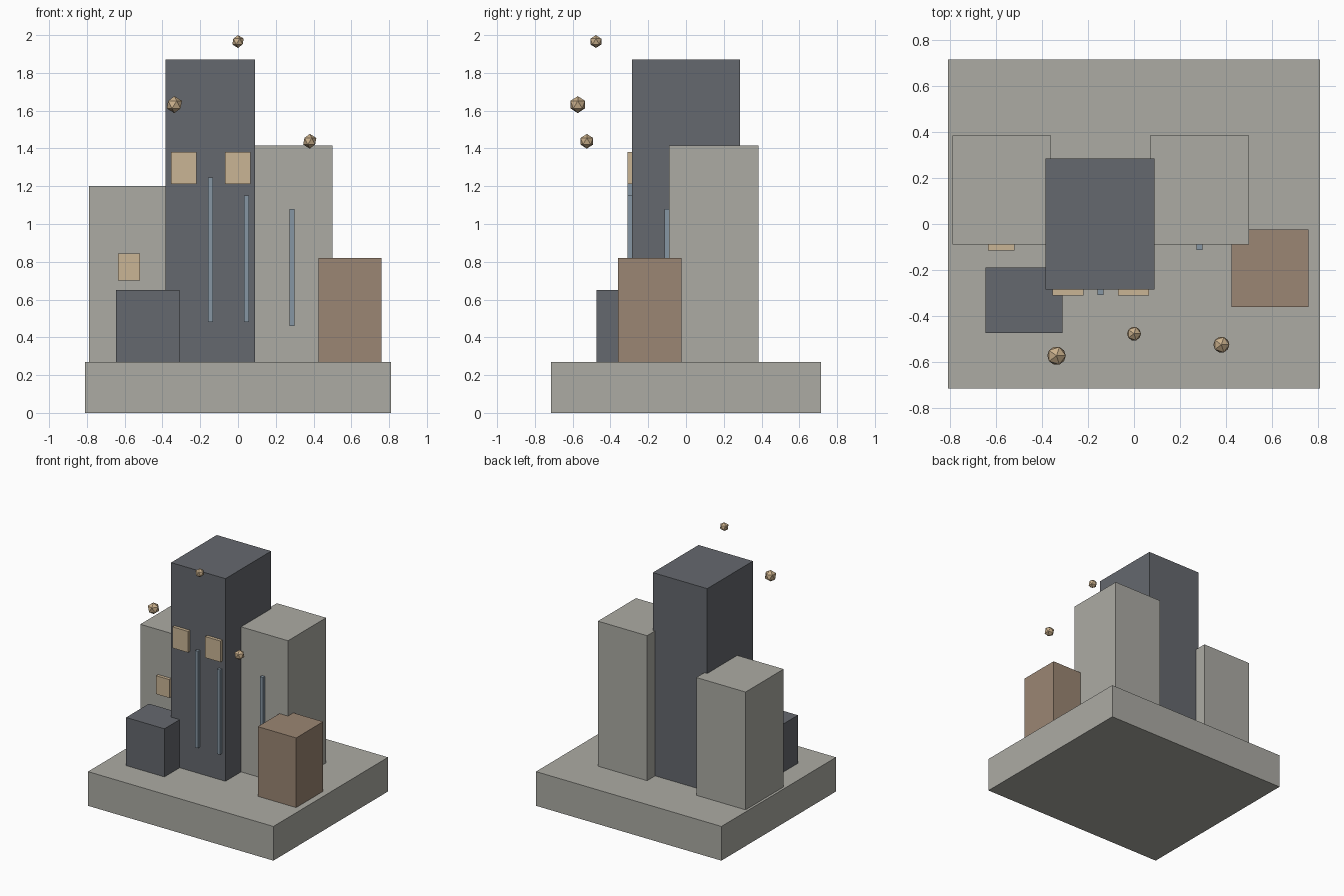
import bpy

cube = bpy.data.objects.get("Cube")
if cube:
    bpy.data.objects.remove(cube, do_unlink=True)


def material(name, rgb):
    """Flat material from an sRGB colour, stored as linear values."""
    linear = [((c / 255 + 0.055) / 1.055) ** 2.4 for c in rgb] + [1.0]
    mat = bpy.data.materials.new(name)
    mat.use_nodes = True
    mat.diffuse_color = linear
    shader = next(n for n in mat.node_tree.nodes if n.type == "BSDF_PRINCIPLED")
    shader.inputs["Base Color"].default_value = linear
    return mat


stone = material("pale stone", (172, 171, 164))
slate = material("dark slate", (101, 104, 110))
clay = material("brown clay", (155, 134, 115))
amber = material("warm window", (202, 181, 149))
steel = material("blue steel", (134, 150, 163))
bronze = material("lantern tan", (202, 176, 140))


def block(name, x, y, z, mat):
    """Box spanning the given (low, high) ranges."""
    spans = (x, y, z)
    bpy.ops.mesh.primitive_cube_add(size=1, location=[(a + b) / 2 for a, b in spans])
    obj = bpy.context.object
    obj.name = name
    obj.scale = [b - a for a, b in spans]
    bpy.ops.object.transform_apply(location=False, rotation=False, scale=True)
    obj.data.materials.append(mat)


def lantern(name, location, radius):
    bpy.ops.mesh.primitive_ico_sphere_add(subdivisions=1, radius=radius, location=location)
    obj = bpy.context.object
    obj.name = name
    obj.data.materials.append(bronze)


# Plinth and towers
floor = 0.27
main_front, side_front = -0.285, -0.09
block("plinth", (-0.81, 0.81), (-0.715, 0.715), (0, floor), stone)
block("main_tower", (-0.385, 0.09), (main_front, 0.285), (floor, 1.87), slate)
block("right_tower", (-0.79, -0.36), (side_front, 0.385), (floor, 1.20), stone)
block("left_tower", (0.07, 0.5), (side_front, 0.385), (floor, 1.415), stone)

# Low annexes
block("right_annex", (-0.645, -0.31), (-0.475, -0.19), (floor, 0.65), slate)
block("left_annex", (0.425, 0.76), (-0.36, -0.023), (floor, 0.82), clay)

# Raised window panels
for name, x, front, z in (
    ("main_window_right", (-0.355, -0.22), main_front, (1.213, 1.38)),
    ("main_window_left", (-0.07, 0.065), main_front, (1.213, 1.38)),
    ("side_window", (-0.635, -0.52), side_front, (0.70, 0.845)),
):
    block(name, x, (front - 0.025, front), z, amber)

# Vertical light strips
for name, x, front, z in (
    ("main_strip_right", -0.146, main_front, (0.48, 1.245)),
    ("main_strip_left", 0.046, main_front, (0.48, 1.15)),
    ("side_strip", 0.285, side_front, (0.46, 1.08)),
):
    block(name, (x - 0.013, x + 0.013), (front - 0.024, front), z, steel)

# Floating faceted lanterns
lantern("lantern_top", (0, -0.477, 1.966), 0.034)
lantern("lantern_right", (-0.337, -0.573, 1.632), 0.045)
lantern("lantern_left", (0.38, -0.525, 1.438), 0.039)
